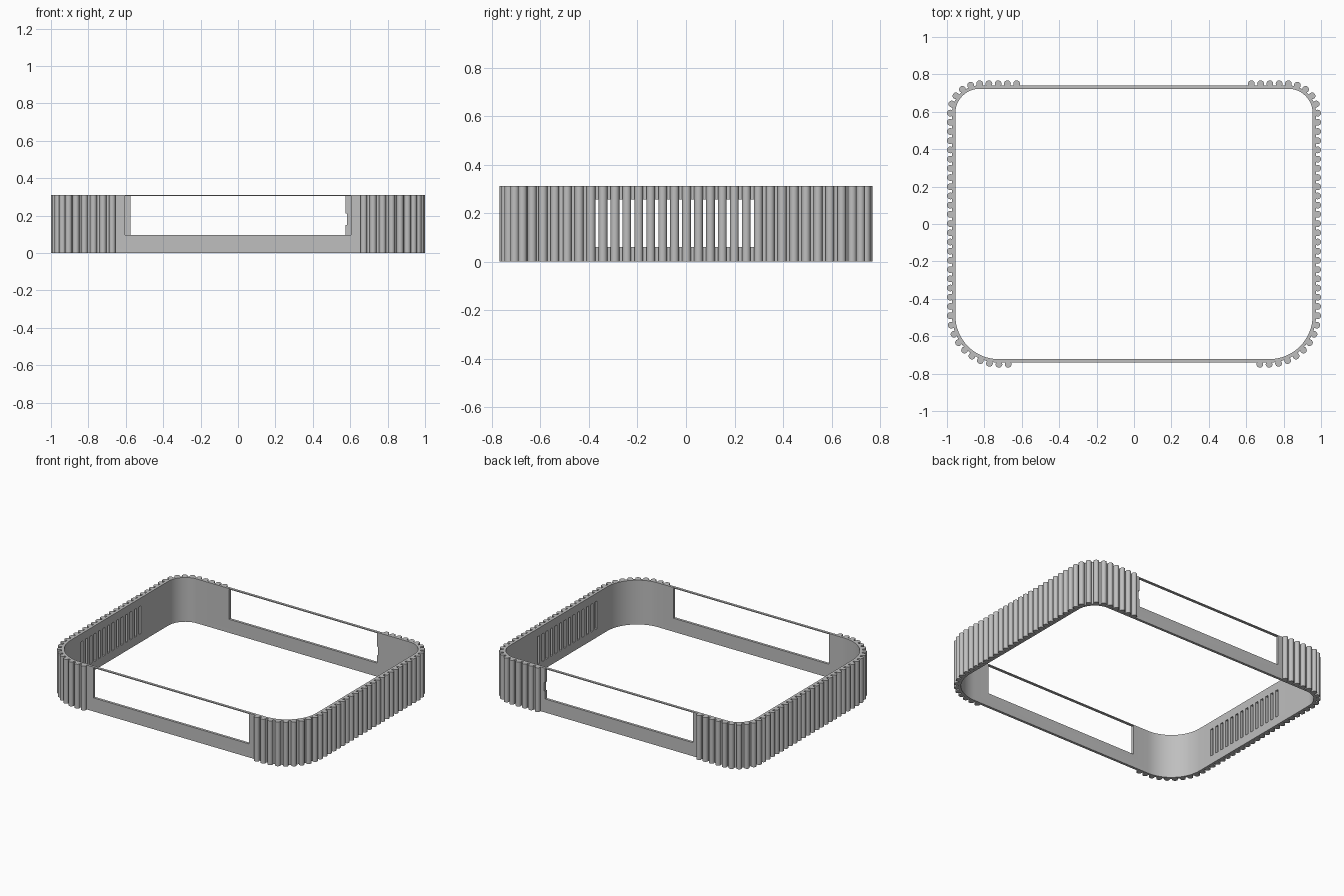
import bpy, bmesh, math
from mathutils import Matrix, Vector

if "Cube" in bpy.data.objects:
    bpy.data.objects.remove(bpy.data.objects["Cube"], do_unlink=True)

HEIGHT = 0.311
PITCH = 0.0494          # spacing of the ribs
RIB_R = 0.018
HALF_X, HALF_Y = 0.982, 0.75    # line through the rib centres
BACK_R, FRONT_R = 0.157, 0.26   # corner radii on that line

grey = bpy.data.materials.new("grey plastic")
grey.use_nodes = True
colour = (0.52, 0.52, 0.52, 1)
grey.diffuse_color = colour
grey.node_tree.nodes["Principled BSDF"].inputs["Base Color"].default_value = colour


def make_object(name, bm):
    bmesh.ops.recalc_face_normals(bm, faces=bm.faces)
    mesh = bpy.data.meshes.new(name)
    bm.to_mesh(mesh)
    bm.free()
    mesh.materials.append(grey)
    obj = bpy.data.objects.new(name, mesh)
    bpy.context.collection.objects.link(obj)
    return obj


def corner(radius, side, inset, steps):
    """Right-hand corner arc, from the side wall round to the back (1) or front (-1)."""
    cx, cy = HALF_X - radius, side * (HALF_Y - radius)
    r = radius - inset
    angles = [i / steps * math.pi / 2 for i in range(steps + 1)]
    return [Vector((cx + r * math.cos(a), cy + side * r * math.sin(a), 0)) for a in angles]


def ring(inset):
    right = corner(FRONT_R, -1, inset, 16)[::-1] + corner(BACK_R, 1, inset, 16)
    return right + [Vector((-p.x, p.y, 0)) for p in reversed(right)]


def add_box(bm, x, y, z):
    size = [b - a for a, b in (x, y, z)]
    centre = [(a + b) / 2 for a, b in (x, y, z)]
    bmesh.ops.create_cube(bm, size=1, matrix=Matrix.Translation(centre) @ Matrix.Diagonal((*size, 1)))


def smooth(obj):
    bpy.ops.object.select_all(action="DESELECT")
    obj.select_set(True)
    bpy.context.view_layer.objects.active = obj
    bpy.ops.object.shade_smooth_by_angle(angle=math.radians(35))


# Thin rounded wall
bm = bmesh.new()
loops = []
for inset, z in ((0.009, 0), (0.009, HEIGHT), (0.027, HEIGHT), (0.027, 0)):
    loops.append([bm.verts.new((p.x, p.y, z)) for p in ring(inset)])
count = len(loops[0])
for k in range(4):
    a, b = loops[k], loops[(k + 1) % 4]
    for i in range(count):
        j = (i + 1) % count
        bm.faces.new((a[i], a[j], b[j], b[i]))
wall = make_object("wall", bm)

# Openings: front and back windows, a small latch notch, and side vents
bm = bmesh.new()
add_box(bm, (-0.603, 0.603), (-0.8, -0.65), (0.095, 0.305))
add_box(bm, (-0.575, 0.575), (0.65, 0.8), (0.095, 0.305))
add_box(bm, (0.55, 0.583), (0.66, 0.79), (0.15, 0.21))
for i in range(14):
    y = -0.368 + i * PITCH
    add_box(bm, (-1.1, 1.1), (y - 0.011, y + 0.011), (0.06, 0.255))
cutter = make_object("opening_cutter", bm)
cutter.hide_render = True

cut = wall.modifiers.new("openings", "BOOLEAN")
cut.operation = "DIFFERENCE"
cut.solver = "EXACT"
cut.use_self = True
cut.object = cutter
bpy.context.view_layer.update()
evaluated = wall.evaluated_get(bpy.context.evaluated_depsgraph_get())
wall.data = bpy.data.meshes.new_from_object(evaluated)
wall.modifiers.clear()
bpy.data.objects.remove(cutter, do_unlink=True)
smooth(wall)

# Upright ribs along the sides, round the corners and onto the front and back
back = corner(BACK_R, 1, 0, 5)
front = corner(FRONT_R, -1, 0, 8)
points = back + front
points += [back[-1] - Vector((PITCH * i, 0, 0)) for i in range(1, 5)]
points.append(front[-1] - Vector((PITCH, 0, 0)))
span = back[0].y - front[0].y
gaps = round(span / PITCH)
points += [front[0].lerp(back[0], i / gaps) for i in range(1, gaps)]

for name, sign in (("left_ribs", 1), ("right_ribs", -1)):
    bm = bmesh.new()
    for p in points:
        bmesh.ops.create_cone(bm, cap_ends=True, segments=20, radius1=RIB_R, radius2=RIB_R, depth=HEIGHT,
                              matrix=Matrix.Translation((sign * p.x, p.y, HEIGHT / 2)))
    smooth(make_object(name, bm))
